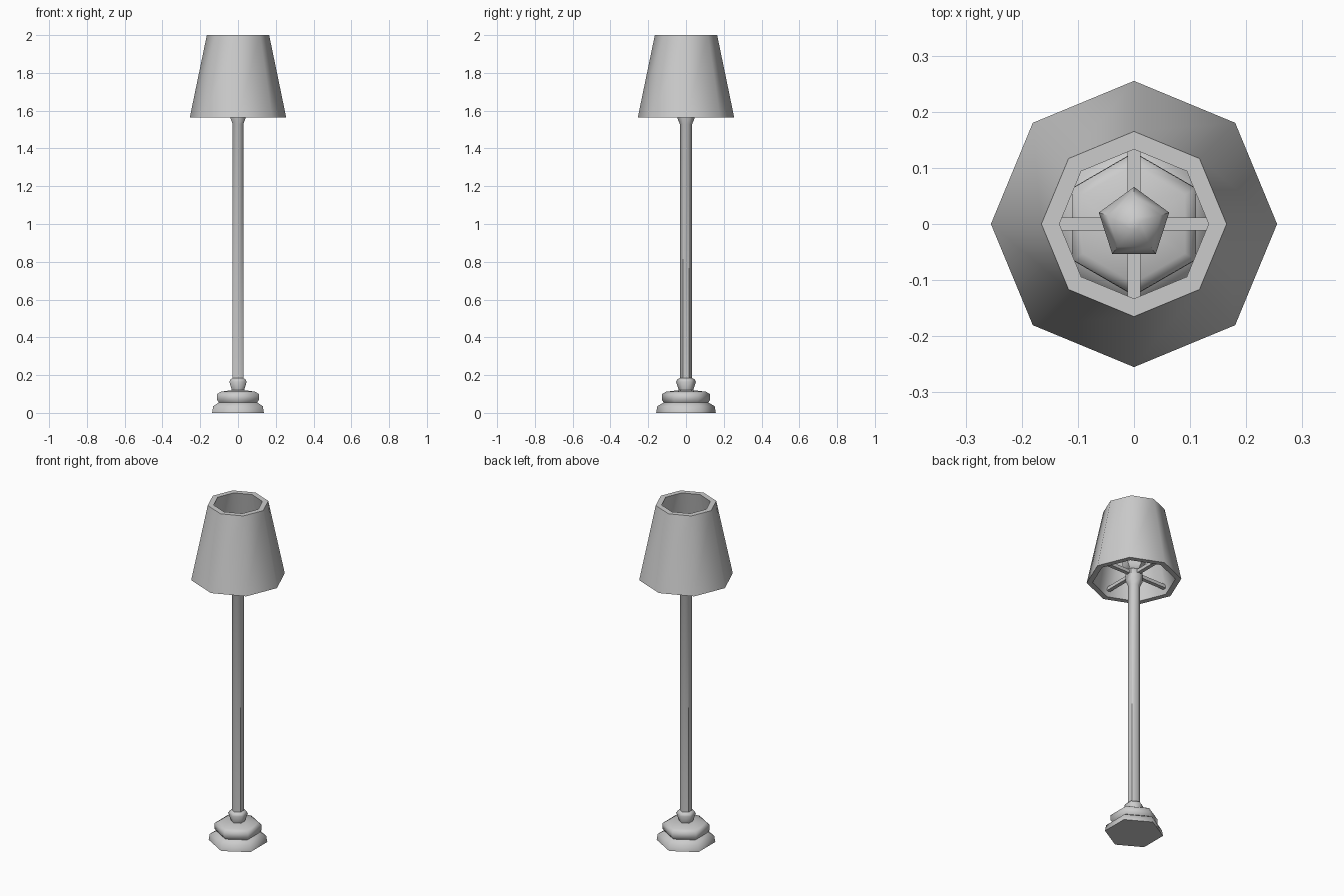
import bpy, bmesh
from math import pi, sin, cos

cube = bpy.data.objects.get("Cube")
if cube:
    bpy.data.objects.remove(cube)

grey = bpy.data.materials.new("light_grey")
grey.use_nodes = True
colour = (0.6, 0.6, 0.6, 1)
grey.diffuse_color = colour
grey.node_tree.nodes["Principled BSDF"].inputs["Base Color"].default_value = colour


def finish(name, bm, angle=None):
    bmesh.ops.recalc_face_normals(bm, faces=bm.faces)
    mesh = bpy.data.meshes.new(name)
    bm.to_mesh(mesh)
    bm.free()
    mesh.materials.append(grey)
    obj = bpy.data.objects.new(name, mesh)
    bpy.context.collection.objects.link(obj)
    bpy.ops.object.select_all(action='DESELECT')
    obj.select_set(True)
    bpy.context.view_layer.objects.active = obj
    if angle:
        bpy.ops.object.shade_smooth_by_angle(angle=angle)
    return obj


def lathe(name, profile, sides, closed=False, angle=pi / 3):
    """Turn (radius, z) points round the z axis, with one corner at +y."""
    bm = bmesh.new()
    rings = []
    for r, z in profile:
        turns = [pi / 2 + 2 * pi * i / sides for i in range(sides)]
        rings.append([bm.verts.new((r * cos(a), r * sin(a), z)) for a in turns])
    pairs = list(zip(rings, rings[1:]))
    if closed:
        pairs.append((rings[-1], rings[0]))
    else:
        bm.faces.new(rings[0])
        bm.faces.new(rings[-1])
    for low, high in pairs:
        for i in range(sides):
            j = (i + 1) % sides
            bm.faces.new((low[i], low[j], high[j], high[i]))
    return finish(name, bm, angle)


# Stepped hexagonal foot and the collar above it
lathe("base", [(0.158, 0), (0.152, 0.035), (0.118, 0.055), (0.128, 0.07),
               (0.127, 0.1), (0.105, 0.112), (0.04, 0.12)], 6)
lathe("collar", [(0.036, 0.115), (0.053, 0.165), (0.045, 0.178), (0.03, 0.185)], 6)

# Pole, flaring into the bulb holder
lathe("pole", [(0.033, 0.11), (0.033, 1.53), (0.046, 1.56), (0.046, 1.62)], 6)

# Bulb
lathe("bulb", [(0.03, 1.61), (0.06, 1.65), (0.066, 1.69), (0.05, 1.735),
               (0.012, 1.755)], 5)

# Four arms holding the shade
bm = bmesh.new()
for size in ((0.43, 0.023, 0.02), (0.023, 0.43, 0.02)):
    box = bmesh.ops.create_cube(bm, size=1)["verts"]
    bmesh.ops.scale(bm, vec=size, verts=box)
    bmesh.ops.translate(bm, vec=(0, 0, 1.605), verts=box)
finish("shade_arms", bm)

# Eight-sided shade with a thick wall
lathe("shade", [(0.255, 1.565), (0.165, 2.0), (0.133, 2.0), (0.223, 1.565)], 8,
      closed=True)
